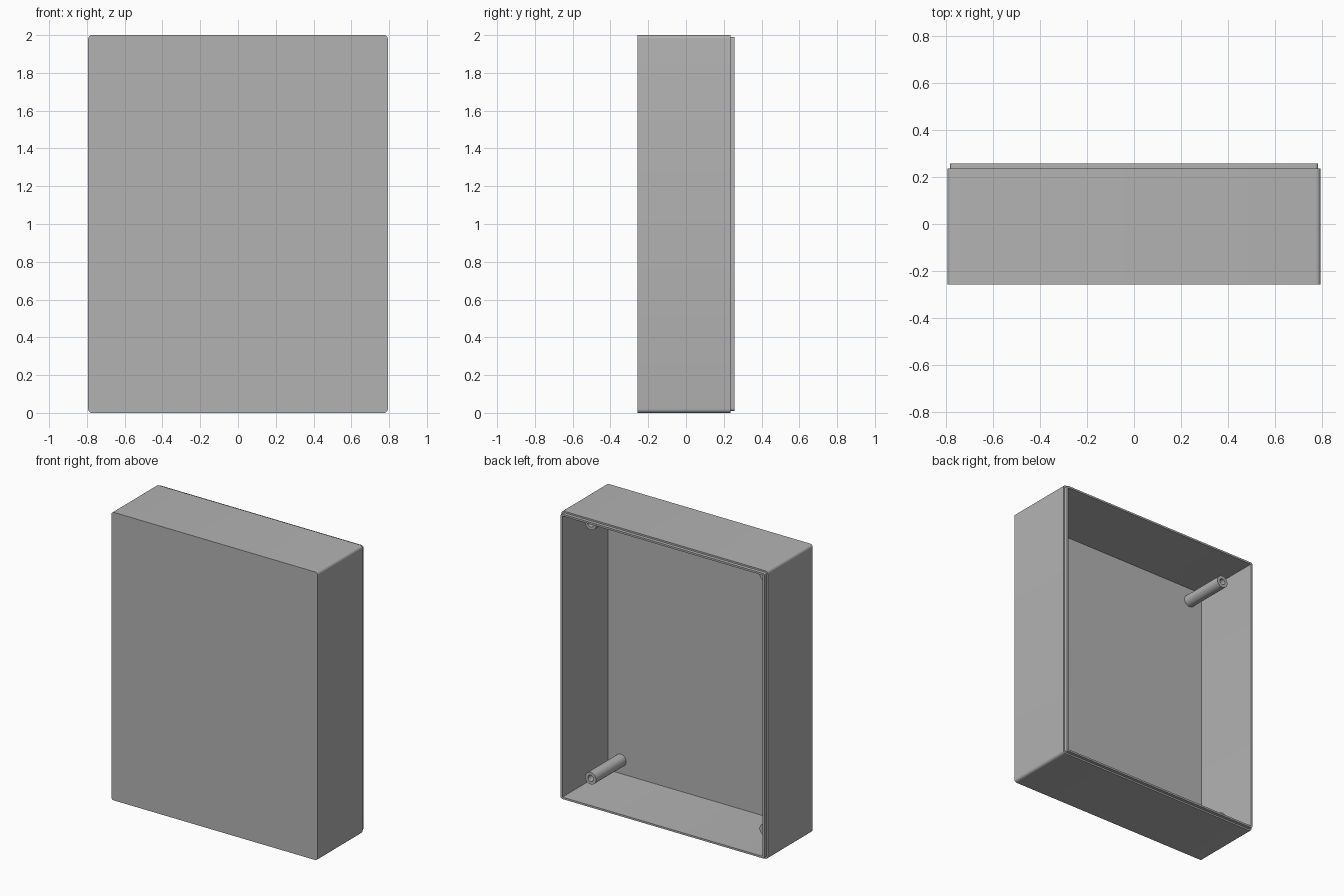
import bpy, bmesh
from math import sin, cos, pi, radians

cube = bpy.data.objects.get("Cube")
if cube:
    bpy.data.objects.remove(cube, do_unlink=True)

grey = bpy.data.materials.new("plain grey")
grey.use_nodes = True
grey.diffuse_color = (0.45, 0.45, 0.45, 1)
grey.node_tree.nodes["Principled BSDF"].inputs["Base Color"].default_value = grey.diffuse_color

HALF_W, HALF_H, MID_Z = 0.793, 1.0, 1.0
FRONT, RIM, LIP, FLOOR = -0.258, 0.235, 0.258, -0.24


def rounded_rect(y, inset, radius, steps=6):
    """Rounded rectangle facing along y, inset from the outer size."""
    points = []
    for corner, (sx, sz) in enumerate([(1, 1), (-1, 1), (-1, -1), (1, -1)]):
        cx = sx * (HALF_W - inset - radius)
        cz = MID_Z + sz * (HALF_H - inset - radius)
        for i in range(steps + 1):
            a = (corner + i / steps) * pi / 2
            points.append((cx + radius * cos(a), y, cz + radius * sin(a)))
    return points


def circle(x, y, z, radius, steps=32):
    turns = [2 * pi * i / steps for i in range(steps)]
    return [(x + radius * cos(a), y, z + radius * sin(a)) for a in turns]


def loft(name, rings):
    """Join successive rings with quads and cap both ends."""
    bm = bmesh.new()
    loops = [[bm.verts.new(p) for p in ring] for ring in rings]
    for a, b in zip(loops, loops[1:]):
        for i in range(len(a)):
            j = (i + 1) % len(a)
            bm.faces.new((a[i], a[j], b[j], b[i]))
    bm.faces.new(loops[0])
    bm.faces.new(loops[-1])
    bmesh.ops.recalc_face_normals(bm, faces=bm.faces)
    mesh = bpy.data.meshes.new(name)
    bm.to_mesh(mesh)
    bm.free()
    mesh.materials.append(grey)
    obj = bpy.data.objects.new(name, mesh)
    bpy.context.collection.objects.link(obj)
    bpy.ops.object.select_all(action="DESELECT")
    obj.select_set(True)
    bpy.context.view_layer.objects.active = obj
    bpy.ops.object.shade_smooth_by_angle(angle=radians(30))
    return obj


# Open-backed tray with a stepped lip around the rim
loft("case_shell", [
    rounded_rect(FRONT, 0, 0.02),
    rounded_rect(RIM, 0, 0.02),
    rounded_rect(RIM, 0.011, 0.012),
    rounded_rect(LIP, 0.011, 0.012),
    rounded_rect(LIP, 0.024, 0.004),
    rounded_rect(FLOOR, 0.024, 0.004),
])

# Hollow screw posts in the four inner corners
TIP, HOLE_END = 0.09, -0.2
for side, x in (("left", 0.67), ("right", -0.67)):
    for level, z in (("lower", 0.117), ("upper", 1.883)):
        loft(f"{level}_{side}_screw_post", [
            circle(x, FLOOR - 0.005, z, 0.042),
            circle(x, TIP, z, 0.042),
            circle(x, TIP, z, 0.021),
            circle(x, HOLE_END, z, 0.021),
        ])
